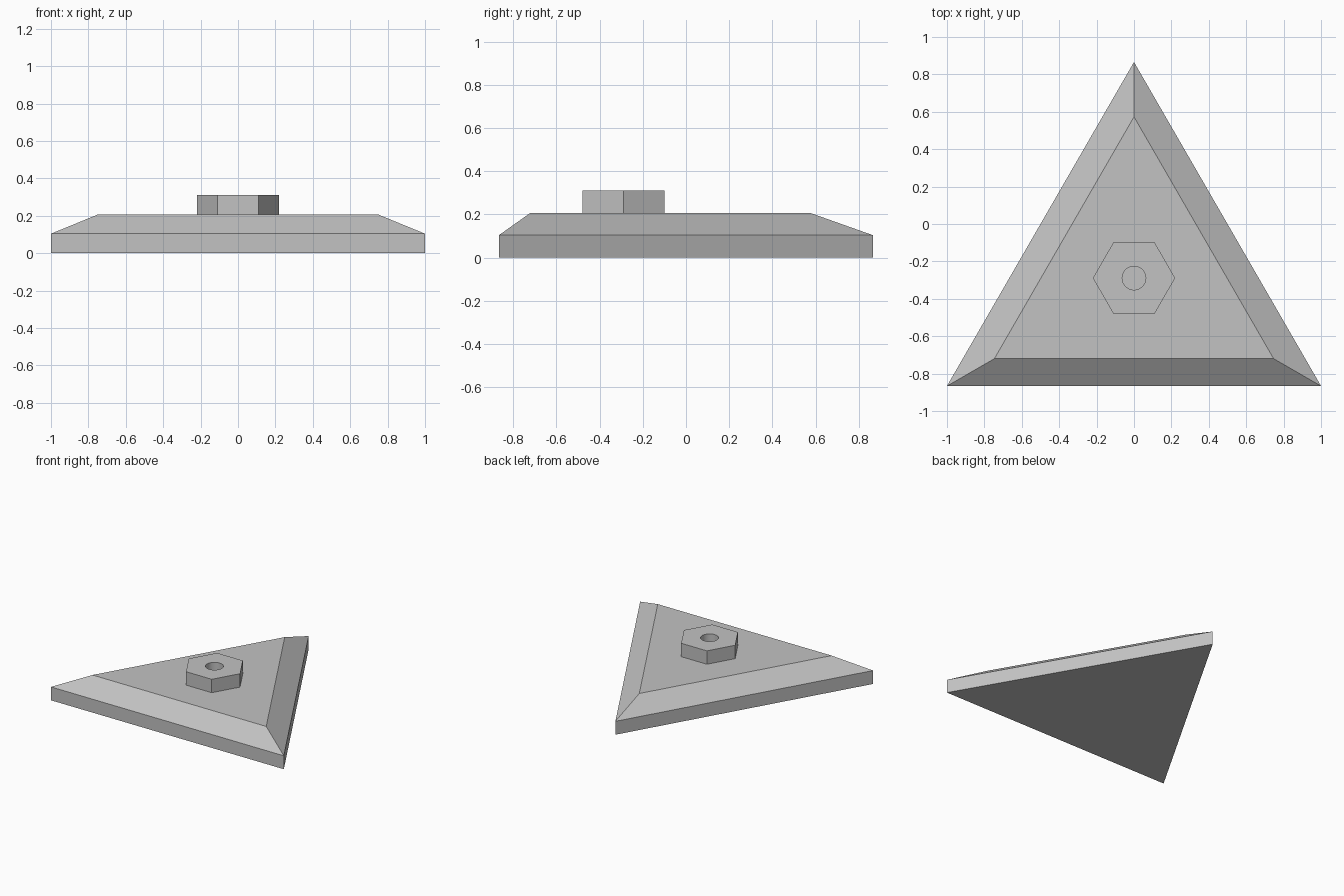
import bpy, bmesh
from math import sin, cos, pi

cube = bpy.data.objects.get("Cube")
if cube:
    bpy.data.objects.remove(cube, do_unlink=True)

grey = bpy.data.materials.new("plain_grey")
grey.use_nodes = True
colour = (0.54, 0.54, 0.54, 1)
grey.diffuse_color = colour
grey.node_tree.nodes["Principled BSDF"].inputs["Base Color"].default_value = colour

CENTRE_Y = -0.289  # centroid of the triangular plate


def stacked_polygon(name, sides, start, levels):
    """Solid through regular polygons, given as (radius, height) levels."""
    bm = bmesh.new()
    rings = []
    for radius, z in levels:
        angles = [start + 2 * pi * i / sides for i in range(sides)]
        rings.append([bm.verts.new((radius * cos(a), CENTRE_Y + radius * sin(a), z))
                      for a in angles])
    for low, high in zip(rings, rings[1:]):
        for i in range(sides):
            j = (i + 1) % sides
            bm.faces.new((low[i], low[j], high[j], high[i]))
    bm.faces.new(rings[0][::-1])
    bm.faces.new(rings[-1])
    mesh = bpy.data.meshes.new(name)
    bm.to_mesh(mesh)
    bm.free()
    mesh.materials.append(grey)
    obj = bpy.data.objects.new(name, mesh)
    bpy.context.collection.objects.link(obj)
    return obj


# Triangular plate with a sloped upper border
BASE, TOP, NUT_TOP = 0.104, 0.208, 0.312
stacked_polygon("triangular_base", 3, pi / 2,
                [(1.155, 0), (1.155, BASE), (0.862, TOP)])

# Hexagonal nut with a round bore
nut = stacked_polygon("hex_nut", 6, 0, [(0.22, TOP), (0.22, NUT_TOP)])
cutter = stacked_polygon("bore_cutter", 48, 0, [(0.063, TOP - 0.1), (0.063, NUT_TOP + 0.1)])
cutter.hide_render = True
bore = nut.modifiers.new("bore", "BOOLEAN")
bore.operation = "DIFFERENCE"
bore.solver = "EXACT"
bore.object = cutter

bpy.ops.object.select_all(action="DESELECT")
nut.select_set(True)
bpy.context.view_layer.objects.active = nut
bpy.ops.object.modifier_apply(modifier=bore.name)
bpy.data.objects.remove(cutter, do_unlink=True)
bpy.ops.object.shade_smooth_by_angle(angle=pi / 6)
